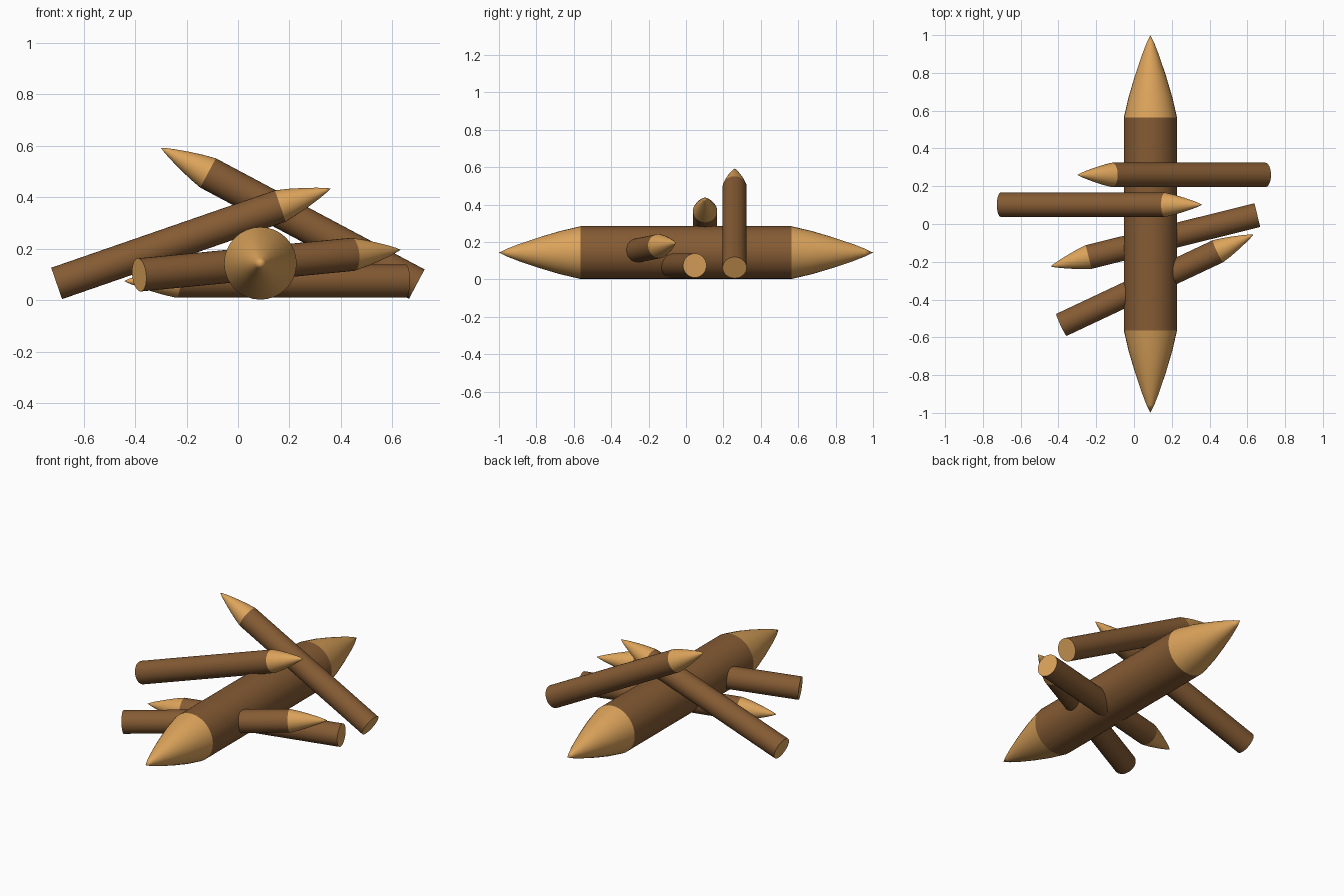
import bpy, bmesh, math
from mathutils import Vector

if "Cube" in bpy.data.objects:
    bpy.data.objects.remove(bpy.data.objects["Cube"])

SIDES = 32
# Convex sharpened tip: (fraction along tip, fraction of radius)
TIP = [(0, 1), (0.25, 0.82), (0.5, 0.59), (0.75, 0.33), (0.9, 0.15), (1, 0)]


def material(name, rgb):
    m = bpy.data.materials.new(name)
    m.diffuse_color = (*rgb, 1)
    m.use_nodes = True
    m.node_tree.nodes["Principled BSDF"].inputs["Base Color"].default_value = m.diffuse_color
    return m


bark = material("brown_bark", (0.235, 0.105, 0.034))
cut_wood = material("tan_cut_wood", (0.72, 0.37, 0.105))


def lathe(name, start, end, profile):
    """Revolve (distance, radius, material index) points about start->end."""
    start, end = Vector(start), Vector(end)
    rot = (end - start).to_track_quat('Z', 'Y')
    bm = bmesh.new()
    rings = []
    for d, r, _ in profile:
        n = SIDES if r > 0 else 1
        rings.append([bm.verts.new((r * math.cos(2 * math.pi * i / SIDES),
                                    r * math.sin(2 * math.pi * i / SIDES), d)) for i in range(n)])
    for a, b, p in zip(rings, rings[1:], profile):
        for i in range(SIDES):
            j = (i + 1) % SIDES
            quad = [a[i % len(a)], a[j % len(a)], b[j % len(b)], b[i % len(b)]]
            f = bm.faces.new(list(dict.fromkeys(quad)))
            f.material_index = p[2]
            f.smooth = True
    # flat sawn end
    if len(rings[0]) > 1:
        bm.faces.new(rings[0][::-1]).material_index = 1
    bmesh.ops.recalc_face_normals(bm, faces=bm.faces)
    # crisp edges where bark meets cut wood
    for e in bm.edges:
        if len({f.material_index for f in e.link_faces}) > 1:
            e.smooth = False
    for f in bm.faces:
        if len(f.verts) > 4:
            f.smooth = False
            for e in f.edges:
                e.smooth = False
    me = bpy.data.meshes.new(name)
    bm.to_mesh(me)
    bm.free()
    me.materials.append(bark)
    me.materials.append(cut_wood)
    ob = bpy.data.objects.new(name, me)
    ob.location = start
    ob.rotation_mode = 'QUATERNION'
    ob.rotation_quaternion = rot
    bpy.context.collection.objects.link(ob)


# Main log, sharpened at both ends
R, T = 0.141, 0.437
front = [(T * (1 - t), R * r, 1) for t, r in reversed(TIP)]
front[-1] = (T, R, 0)
back = [(2 - T + T * t, R * r, 1) for t, r in TIP]
lathe("main_log", (0.087, -1, 0.143), (0.087, 1, 0.143), front + back)

# Crossing stakes: sawn butt, sharpened tip
r, t = 0.0645, 0.208
stakes = {
    "upper_right_stake": ((0.695, 0.26, 0.0625), (-0.30, 0.26, 0.592)),
    "upper_left_stake": ((-0.705, 0.102, 0.065), (0.361, 0.102, 0.434)),
    "ground_stake": ((0.653, 0.047, 0.074), (-0.442, -0.225, 0.074)),
    "front_stake": ((-0.384, -0.534, 0.098), (0.632, -0.056, 0.196)),
}
for name, (a, b) in stakes.items():
    length = (Vector(b) - Vector(a)).length
    lathe(name, a, b, [(0, r, 0)] + [(length - t + t * u, r * v, 1) for u, v in TIP])
